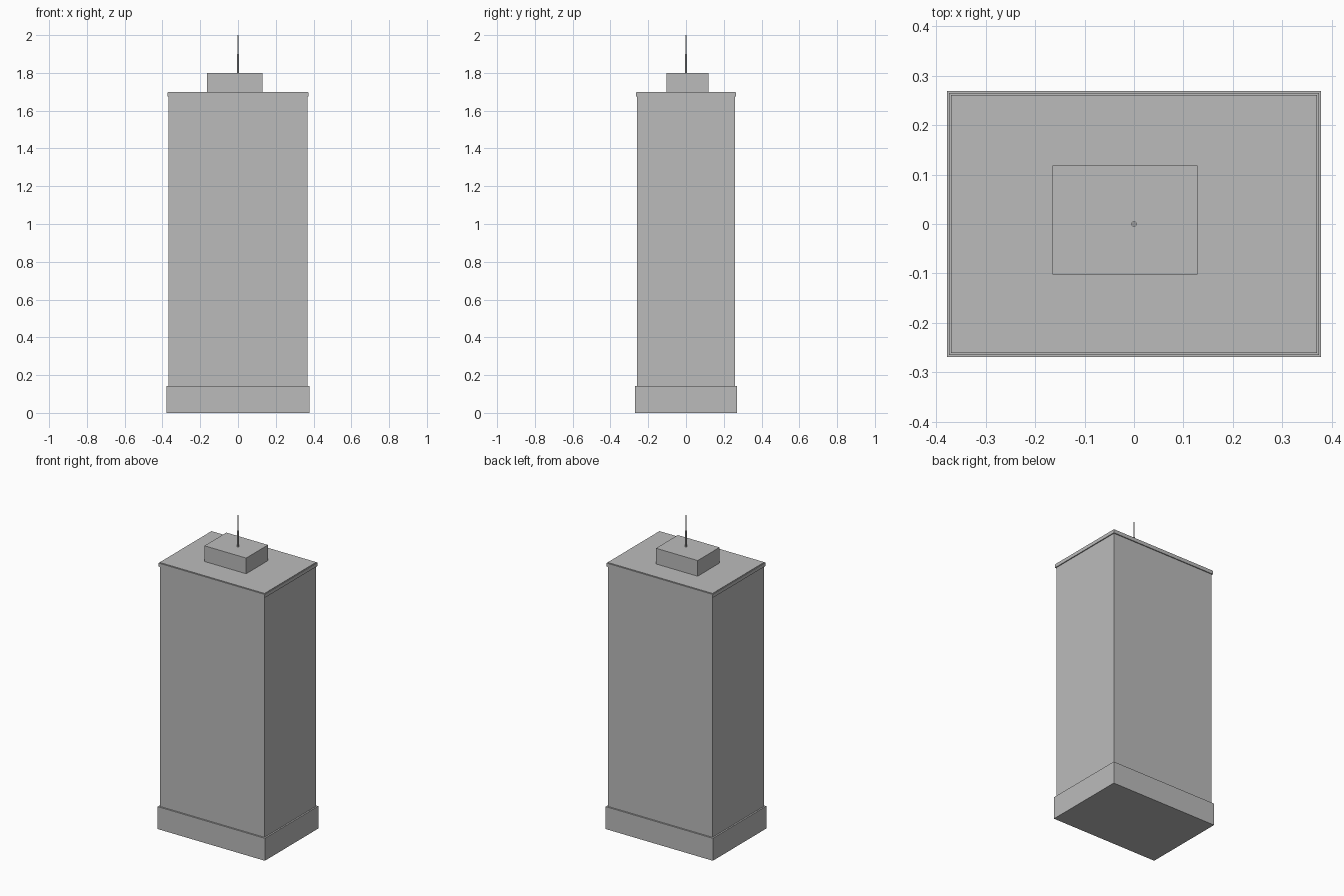
import bpy

cube = bpy.data.objects.get("Cube")
if cube:
    bpy.data.objects.remove(cube, do_unlink=True)

# Single wall colour
GREY = (0.5, 0.5, 0.5, 1.0)
grey = bpy.data.materials.new("concrete_grey")
grey.use_nodes = True
grey.diffuse_color = GREY
grey.node_tree.nodes["Principled BSDF"].inputs["Base Color"].default_value = GREY


def finish(name):
    obj = bpy.context.object
    obj.name = name
    obj.data.materials.append(grey)
    return obj


def box(name, half_x, half_y, bottom, top, x=0.0, y=0.0):
    bpy.ops.mesh.primitive_cube_add(size=2, location=(x, y, (bottom + top) / 2))
    obj = finish(name)
    obj.scale = (half_x, half_y, (top - bottom) / 2)
    bpy.ops.object.transform_apply(location=False, rotation=False, scale=True)
    return obj


def rod(name, radius, bottom, top):
    bpy.ops.mesh.primitive_cylinder_add(
        vertices=8, radius=radius, depth=top - bottom,
        location=(0, 0, (bottom + top) / 2))
    return finish(name)


# Tower: wide plinth, plain shaft, overhanging cornice and thin roof slab
box("plinth", 0.378, 0.269, 0.0, 0.143)
box("tower_body", 0.368, 0.259, 0.143, 1.674)
box("cornice", 0.374, 0.265, 1.674, 1.696)
box("roof_slab", 0.370, 0.261, 1.696, 1.70)

# Off-centre plant room on the roof
box("roof_plant_room", 0.147, 0.11, 1.70, 1.80, x=-0.018, y=0.008)

# Two-stage mast
rod("mast_lower", 0.006, 1.80, 1.90)
rod("mast_upper", 0.003, 1.90, 2.0)
